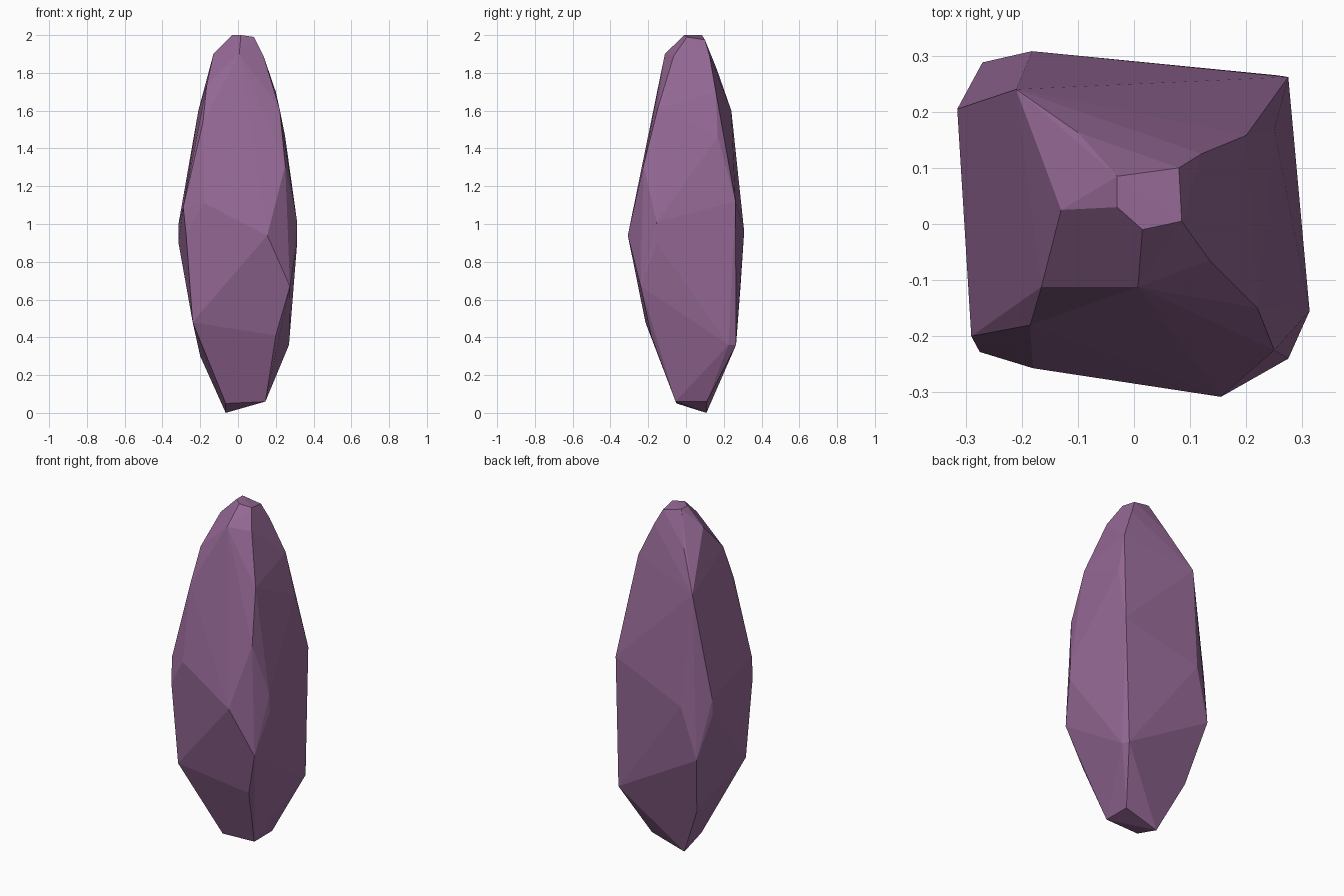
import bpy, bmesh, math

# Corner rings of the crystal, from base to tip
RINGS = [
    # small tilted base
    [(0.145, -0.055, 0.06), (-0.065, -0.05, 0.05), (-0.065, 0.108, 0), (0.145, 0.11, 0.06)],
    # lower shoulder
    [(0.2, -0.185, 0.41), (-0.24, -0.215, 0.48), (-0.2, 0.185, 0.3),
     (0.255, 0.265, 0.36), (0.27, 0.225, 0.36)],
    # waist with the corner chips
    [(0.275, -0.24, 0.67), (0.155, -0.308, 0.94), (0.313, -0.155, 1.01), (0.313, -0.155, 0.9),
     (-0.18, -0.257, 1.11), (-0.275, -0.228, 0.95), (-0.29, -0.2, 1.09),
     (-0.27, 0.288, 0.66), (-0.182, 0.308, 0.96), (-0.315, 0.205, 1.0), (-0.315, 0.205, 0.9),
     (-0.24, 0.262, 1.1), (0.275, 0.262, 1.12)],
    # upper shoulder
    [(0.25, -0.225, 1.31), (0.22, -0.15, 1.61), (-0.185, -0.18, 1.54), (-0.165, -0.112, 1.74),
     (-0.21, 0.24, 1.6), (-0.18, 0.222, 1.65), (-0.1, 0.163, 1.82),
     (0.25, 0.168, 1.46), (0.2, 0.158, 1.7)],
    # tip
    [(0.12, 0.125, 1.89), (0.135, -0.065, 1.89), (0.007, -0.112, 1.9), (-0.13, 0.025, 1.9),
     (-0.03, 0.085, 2.0), (0.08, 0.1, 1.975), (0.085, 0.005, 1.99),
     (0.015, -0.01, 2.0), (-0.03, 0.03, 2.0)],
]

# Flat-faceted convex shell through the corners
bm = bmesh.new()
for ring in RINGS:
    for co in ring:
        bm.verts.new(co)
hull = bmesh.ops.convex_hull(bm, input=bm.verts[:])
loose = {g for g in hull["geom_interior"] + hull["geom_unused"] if isinstance(g, bmesh.types.BMVert)}
bmesh.ops.delete(bm, geom=list(loose), context='VERTS')
bmesh.ops.dissolve_limit(bm, angle_limit=math.radians(1.5), verts=bm.verts[:], edges=bm.edges[:])
bmesh.ops.recalc_face_normals(bm, faces=bm.faces[:])

mesh = bpy.data.meshes.new("crystal")
bm.to_mesh(mesh)
bm.free()

# Single purple stone colour
mat = bpy.data.materials.new("dusty purple")
mat.diffuse_color = (0.30, 0.14, 0.30, 1)
mesh.materials.append(mat)
bpy.context.collection.objects.link(bpy.data.objects.new("crystal", mesh))
